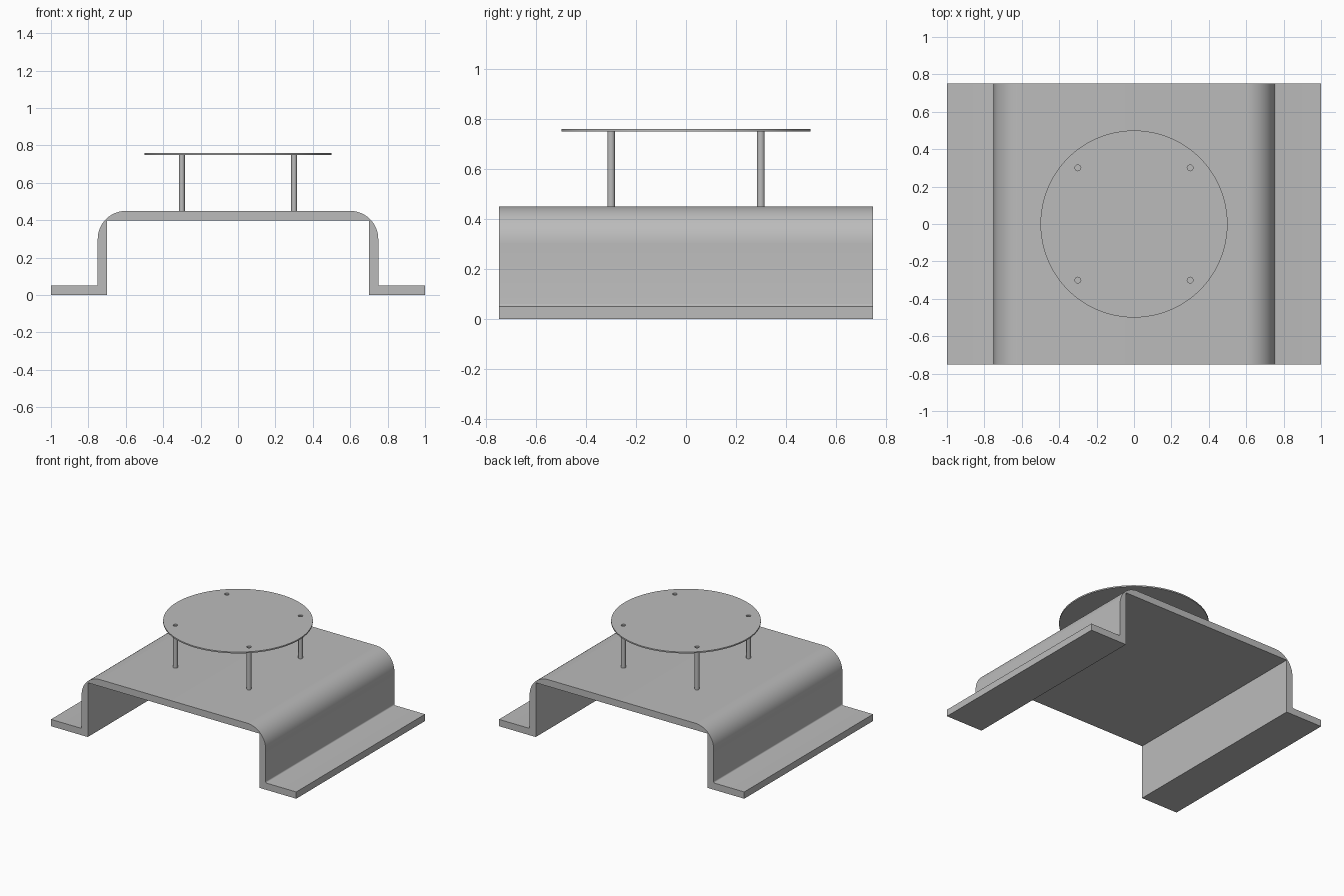
import bpy, bmesh
from math import sin, cos, pi, radians

cube = bpy.data.objects.get("Cube")
if cube:
    bpy.data.objects.remove(cube, do_unlink=True)

grey = bpy.data.materials.new("plain grey")
grey.use_nodes = True
COLOUR = (0.5, 0.5, 0.5, 1)
grey.diffuse_color = COLOUR
grey.node_tree.nodes["Principled BSDF"].inputs["Base Color"].default_value = COLOUR


def arc(cx, cz, r, start, end, steps):
    angles = [start + (end - start) * i / steps for i in range(steps + 1)]
    return [(cx + r * cos(a), cz + r * sin(a)) for a in angles]


def finish(name, bm):
    bmesh.ops.recalc_face_normals(bm, faces=bm.faces)
    mesh = bpy.data.meshes.new(name)
    bm.to_mesh(mesh)
    bm.free()
    mesh.materials.append(grey)
    obj = bpy.data.objects.new(name, mesh)
    bpy.context.collection.objects.link(obj)
    return obj


def smooth(obj):
    bpy.ops.object.select_all(action="DESELECT")
    obj.select_set(True)
    bpy.context.view_layer.objects.active = obj
    bpy.ops.object.shade_smooth_by_angle(angle=radians(30))


def cylinder(name, x, y, bottom, top, radius, sides):
    bm = bmesh.new()
    bmesh.ops.create_cone(bm, cap_ends=True, segments=sides, radius1=radius,
                          radius2=radius, depth=top - bottom)
    obj = finish(name, bm)
    obj.location = (x, y, (bottom + top) / 2)
    return obj


# Bent bracket: half profile mirrored, then extruded along y
half = [(0.7, 0.4), (0.7, 0), (1, 0), (1, 0.05)]
half += arc(0.76, 0.06, 0.01, -pi / 2, -pi, 4)
half += arc(0.6, 0.3, 0.15, 0, pi / 2, 16)
profile = half + [(-x, z) for x, z in reversed(half)]
bm = bmesh.new()
face = bm.faces.new([bm.verts.new((x, -0.75, z)) for x, z in profile])
sweep = bmesh.ops.extrude_face_region(bm, geom=[face])
bmesh.ops.translate(bm, vec=(0, 1.5, 0),
                    verts=[v for v in sweep["geom"] if isinstance(v, bmesh.types.BMVert)])
smooth(finish("bracket", bm))

# Round plate, drilled over each standoff
plate = cylinder("round_plate", 0, 0, 0.75, 0.76, 0.5, 96)
for x in (-0.3, 0.3):
    for y in (-0.3, 0.3):
        side = ("front" if y < 0 else "back") + ("_right" if x < 0 else "_left")
        smooth(cylinder(side + "_standoff", x, y, 0.45, 0.75, 0.0155, 24))
        drill = cylinder(side + "_drill", x, y, 0.74, 0.78, 0.0155, 24)
        drill.hide_render = True
        drill.hide_set(True)
        cut = plate.modifiers.new("hole", "BOOLEAN")
        cut.operation = "DIFFERENCE"
        cut.solver = "EXACT"
        cut.object = drill
smooth(plate)
